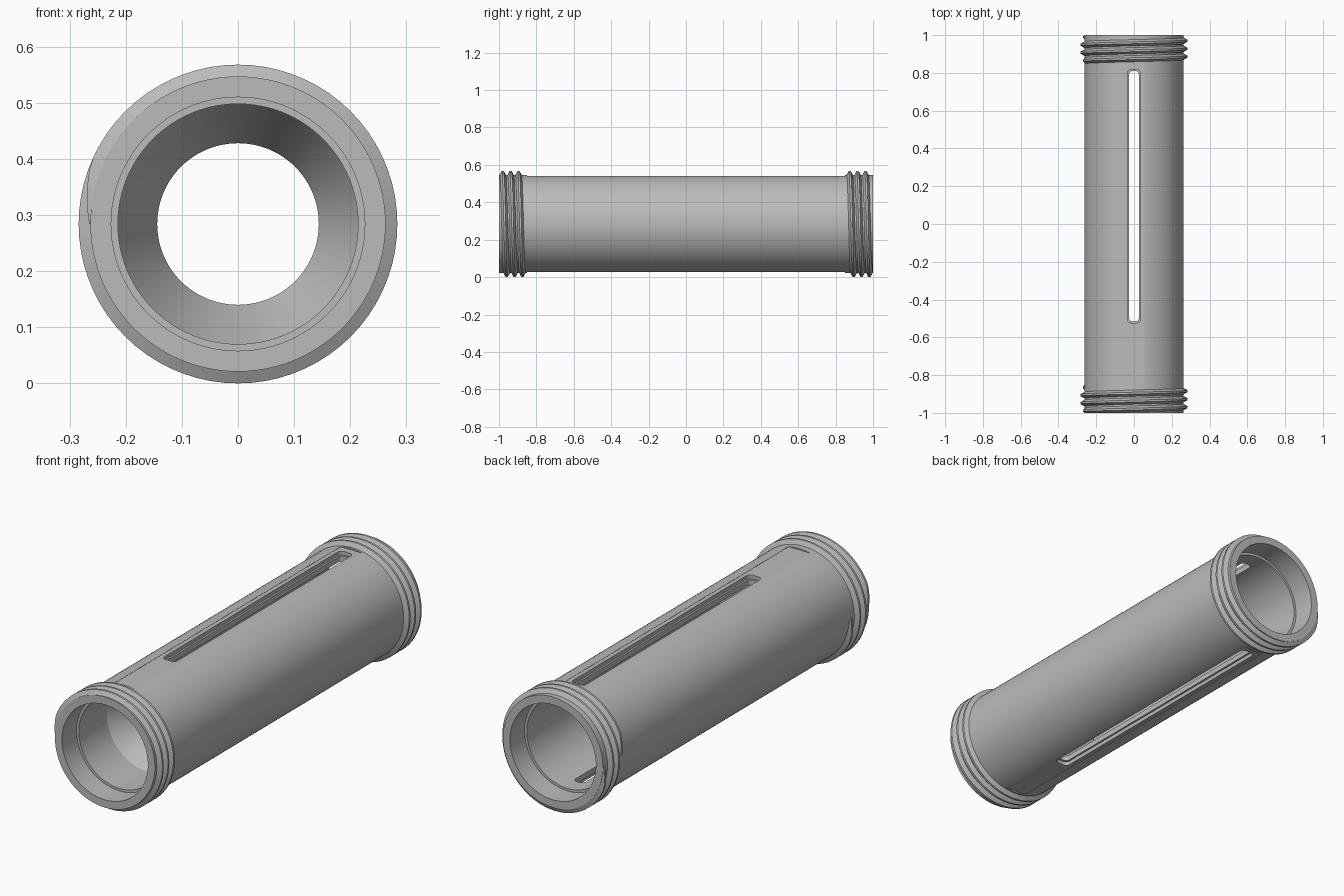
import bpy, bmesh, math

cube = bpy.data.objects.get("Cube")
if cube:
    bpy.data.objects.remove(cube, do_unlink=True)

AXIS_Z = 0.284
BODY_R = 0.263
THREAD_R = 0.284
BORE_R = 0.214

grey = bpy.data.materials.new("plain grey")
grey.use_nodes = True
colour = (0.5, 0.5, 0.5, 1)
grey.diffuse_color = colour
grey.node_tree.nodes["Principled BSDF"].inputs["Base Color"].default_value = colour


def make_object(name, bm):
    bmesh.ops.recalc_face_normals(bm, faces=bm.faces)
    mesh = bpy.data.meshes.new(name)
    bm.to_mesh(mesh)
    bm.free()
    mesh.materials.append(grey)
    obj = bpy.data.objects.new(name, mesh)
    bpy.context.collection.objects.link(obj)
    return obj


def sweep(rings, bm, closed):
    """Skin a list of equal rings of points with quads."""
    rows = [[bm.verts.new(p) for p in ring] for ring in rings]
    n = len(rows[0])
    for i in range(len(rows) if closed else len(rows) - 1):
        a, b = rows[i], rows[(i + 1) % len(rows)]
        for j in range(n):
            k = (j + 1) % n
            bm.faces.new((a[j], a[k], b[k], b[j]))
    if not closed:
        bm.faces.new(rows[0])
        bm.faces.new(rows[-1])


def polar(radius, angle, y):
    return (radius * math.cos(angle), y, AXIS_Z + radius * math.sin(angle))


def lathe(name, profile, segments=96):
    bm = bmesh.new()
    rings = [[polar(r, math.tau * s / segments, y) for r, y in profile]
             for s in range(segments)]
    sweep(rings, bm, True)
    return make_object(name, bm)


def slot_cutter(name, half_width, y0, y1, z0, z1, corner):
    """Upright prism with a rounded rectangular outline."""
    outline = []
    corners = [(1, 1, 0), (-1, 1, 1), (-1, -1, 2), (1, -1, 3)]
    for sx, sy, quarter in corners:
        cx = sx * (half_width - corner)
        cy = y1 - corner if sy > 0 else y0 + corner
        for s in range(7):
            a = (quarter + s / 6) * math.pi / 2
            outline.append((cx + corner * math.cos(a), cy + corner * math.sin(a)))
    bm = bmesh.new()
    sweep([[(x, y, z) for x, y in outline] for z in (z0, z1)], bm, False)
    obj = make_object(name, bm)
    obj.hide_render = True
    return obj


def thread(name, start, pitch=0.042, turns=3, steps=72):
    """Helical ridge that fades in and out at its ends."""
    rings = []
    total = turns * steps
    for i in range(total + 1):
        angle = math.pi - math.tau * i / steps
        y = start + pitch * i / steps
        fade = min(1, (i + 0.5) / 5, (total - i + 0.5) / 5)
        tip = BODY_R + (THREAD_R - BODY_R) * fade
        section = [(BODY_R - 0.006, -0.02), (tip, -0.005),
                   (tip, 0.005), (BODY_R - 0.006, 0.02)]
        rings.append([polar(r, angle, max(-1, min(1, y + dy))) for r, dy in section])
    bm = bmesh.new()
    sweep(rings, bm, False)
    return make_object(name, bm)


# Hollow body with a stepped mouth at each end and a tapered neck inside
body = lathe("tube_body", [
    (BODY_R, -1), (BODY_R, 1),
    (0.226, 1), (0.226, 0.89), (BORE_R, 0.89),
    (BORE_R, -0.54), (0.144, -0.54), (BORE_R, -0.68),
    (BORE_R, -0.89), (0.226, -0.89), (0.226, -1)])

# Long slots with a shallow ledge, and flat lands, on the top and underside
cutters = [slot_cutter("slot_cutter", 0.026, -0.515, 0.81, -0.1, 0.7, 0.018)]
for side, label in ((1, "top"), (-1, "bottom")):
    for part, half, y0, y1, depth, corner in (
            ("land", 0.055, -0.85, 0.85, 0.256, 0.002),
            ("ledge", 0.035, -0.524, 0.819, 0.238, 0.022)):
        z0, z1 = sorted((AXIS_Z + side * depth, AXIS_Z + side * 0.4))
        cutters.append(slot_cutter(f"{label}_{part}_cutter", half, y0, y1, z0, z1, corner))

bpy.context.view_layer.objects.active = body
for cutter in cutters:
    mod = body.modifiers.new(cutter.name, "BOOLEAN")
    mod.operation = "DIFFERENCE"
    mod.solver = "EXACT"
    mod.object = cutter
    bpy.ops.object.modifier_apply(modifier=mod.name)
for cutter in cutters:
    bpy.data.objects.remove(cutter, do_unlink=True)

# Screw threads at both ends
parts = [body, thread("front_thread", -0.99), thread("back_thread", 0.865)]

for obj in bpy.context.selected_objects:
    obj.select_set(False)
for obj in parts:
    obj.select_set(True)
bpy.context.view_layer.objects.active = body
bpy.ops.object.shade_smooth_by_angle(angle=math.radians(25))
